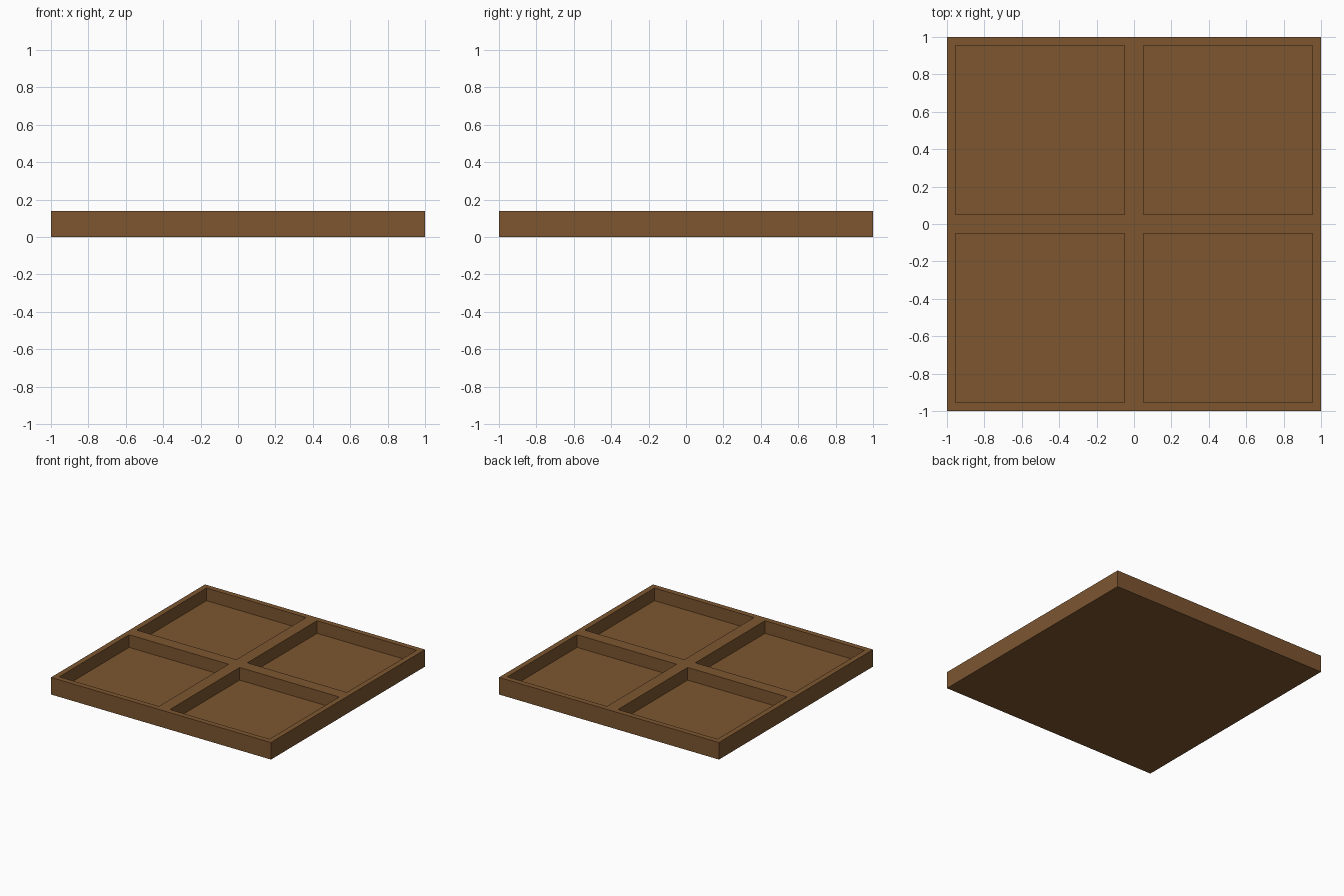
import bpy, bmesh
from mathutils import Matrix, Vector

if "Cube" in bpy.data.objects:
    bpy.data.objects.remove(bpy.data.objects["Cube"])

HEIGHT, FLOOR = 0.14, 0.036
INNER, OUTER = 0.05, 0.955   # pocket limits measured from the centre lines


def box(bm, lo, hi):
    lo, hi = Vector(lo), Vector(hi)
    m = Matrix.Translation((lo + hi) / 2) @ Matrix.Diagonal((*(hi - lo), 1))
    bmesh.ops.create_cube(bm, size=1, matrix=m)


def make_object(name, bm):
    mesh = bpy.data.meshes.new(name)
    bm.to_mesh(mesh)
    bm.free()
    obj = bpy.data.objects.new(name, mesh)
    bpy.context.collection.objects.link(obj)
    return obj


# Solid tray block
bm = bmesh.new()
box(bm, (-1, -1, 0), (1, 1, HEIGHT))
tray = make_object("compartment_tray", bm)

wood = bpy.data.materials.new("brown_wood")
wood.diffuse_color = (0.205, 0.093, 0.03, 1)
wood.use_nodes = True
wood.node_tree.nodes["Principled BSDF"].inputs["Base Color"].default_value = wood.diffuse_color
tray.data.materials.append(wood)

# Four pocket cutters, one per quadrant
bm = bmesh.new()
for x in (-OUTER, INNER):
    for y in (-OUTER, INNER):
        w = OUTER - INNER
        box(bm, (x, y, FLOOR), (x + w, y + w, HEIGHT + 0.1))
cutter = make_object("pocket_cutter", bm)
cutter.data.materials.append(wood)

# Carve the pockets and bake the result
mod = tray.modifiers.new("pockets", 'BOOLEAN')
mod.operation = 'DIFFERENCE'
mod.solver = 'EXACT'
mod.object = cutter
bpy.context.view_layer.objects.active = tray
bpy.ops.object.modifier_apply(modifier=mod.name)
bpy.data.objects.remove(cutter)
